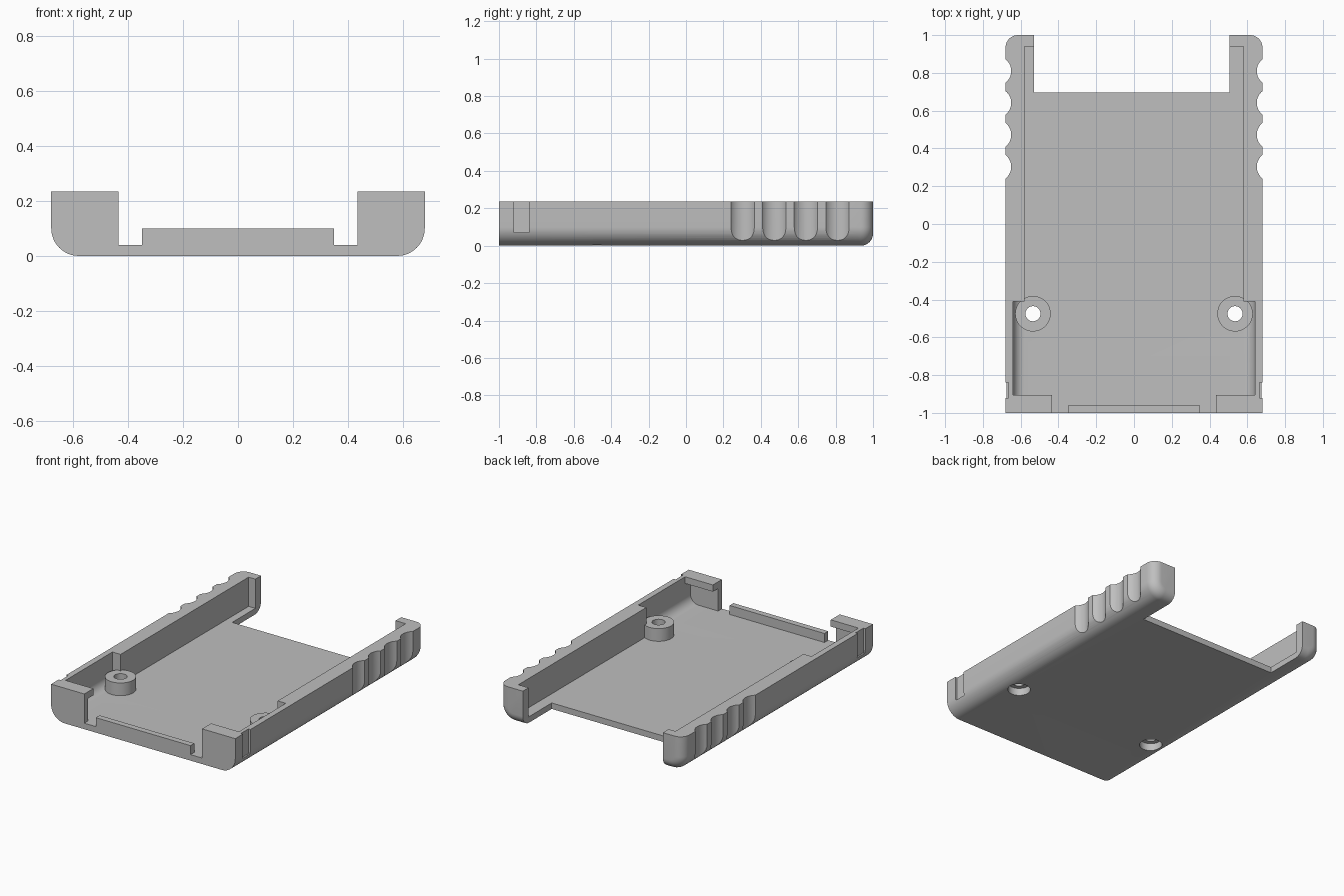
import bpy, bmesh, math

if "Cube" in bpy.data.objects:
    bpy.data.objects.remove(bpy.data.objects["Cube"])

grey = bpy.data.materials.new("plastic_grey")
grey.use_nodes = True
colour = (0.52, 0.52, 0.52, 1)
grey.diffuse_color = colour
grey.node_tree.nodes["Principled BSDF"].inputs["Base Color"].default_value = colour

HALF_W, HEIGHT, FLOOR, ROUND = 0.68, 0.235, 0.04, 0.1


def make(name, bm):
    bmesh.ops.recalc_face_normals(bm, faces=bm.faces)
    mesh = bpy.data.meshes.new(name)
    bm.to_mesh(mesh)
    bm.free()
    mesh.materials.append(grey)
    ob = bpy.data.objects.new(name, mesh)
    bpy.context.collection.objects.link(ob)
    return ob


def box(name, x, y, z):
    bm = bmesh.new()
    bmesh.ops.create_cube(bm, size=1)
    for v in bm.verts:
        for i, (lo, hi) in enumerate((x, y, z)):
            v.co[i] = hi if v.co[i] > 0 else lo
    return make(name, bm)


def cylinder(name, x, y, z, radius, sides=48):
    bm = bmesh.new()
    bmesh.ops.create_cone(bm, cap_ends=True, segments=sides, radius1=radius,
                          radius2=radius, depth=z[1] - z[0])
    bmesh.ops.translate(bm, verts=bm.verts, vec=(x, y, sum(z) / 2))
    return make(name, bm)


def tray_section(half_w, bottom, radius, top, steps=12):
    """Half-rounded U outline in x and z."""
    right = []
    for i in range(steps + 1):
        a = math.pi / 2 * i / steps
        right.append((half_w - radius + radius * math.sin(a),
                      bottom + radius - radius * math.cos(a)))
    right.append((half_w, top))
    return [(-x, z) for x, z in reversed(right)] + right


def loft(name, rings):
    """Skin a list of (y, outline) rings and cap both ends."""
    bm = bmesh.new()
    rows = [[bm.verts.new((x, y, z)) for x, z in pts] for y, pts in rings]
    n = len(rows[0])
    for a, b in zip(rows, rows[1:]):
        for i in range(n):
            j = (i + 1) % n
            bm.faces.new((a[i], a[j], b[j], b[i]))
    bm.faces.new(rows[0])
    bm.faces.new(rows[-1])
    return make(name, bm)


def combine(target, tool, operation="DIFFERENCE"):
    tool.hide_render = True
    mod = target.modifiers.new("shape", "BOOLEAN")
    mod.operation, mod.solver, mod.object = operation, "EXACT", tool
    bpy.context.view_layer.objects.active = target
    bpy.ops.object.modifier_apply(modifier=mod.name)
    bpy.data.objects.remove(tool)


# Outer shell: rounded lower sides and rounded rear end
rear_r = 0.065
rings = [(-1, tray_section(HALF_W, 0, ROUND, HEIGHT))]
for k in range(9):
    a = math.pi / 2 * k / 8
    d = rear_r * (1 - math.cos(a))
    rings.append((1 - rear_r + rear_r * math.sin(a),
                  tray_section(HALF_W - d, d, ROUND - d, HEIGHT)))
shell = loft("tray_shell", rings)

# Main cavity, wider front cavity and the recess under the front ledges
combine(shell, box("main_cavity", (-0.58, 0.58), (-0.6, 0.94), (FLOOR, 0.4)))
for y0, y1, top in ((-0.905, -0.41, 0.4), (-0.96, -0.85, 0.19)):
    inner = tray_section(0.64, FLOOR, 0.06, top)
    combine(shell, loft("front_cavity", [(y0, inner), (y1, inner)]))

# Front and rear openings
combine(shell, box("front_opening", (-0.435, 0.435), (-1.1, -0.8), (FLOOR, 0.4)))
combine(shell, box("rear_opening", (-0.53, 0.505), (0.695, 1.1), (-0.1, 0.4)))

for side in (-1, 1):
    # Finger grip scallops
    for k in range(4):
        combine(shell, cylinder("grip_cut", side * 0.73, 0.303 + 0.169 * k,
                                (-0.1, 0.4), 0.08))
    # Shallow side notch
    xs = sorted((side * 0.665, side * 0.8))
    combine(shell, box("notch_cut", xs, (-0.92, -0.84), (0.07, 0.4)))
    # Screw boss with counterbored hole
    x, y = side * 0.535, -0.475
    combine(shell, cylinder("boss", x, y, (0.02, 0.125), 0.094), "UNION")
    combine(shell, cylinder("screw_hole", x, y, (-0.1, 0.4), 0.04))
    combine(shell, cylinder("counterbore", x, y, (-0.1, 0.05), 0.07))

# Front lip
lip = box("front_lip", (-0.35, 0.35), (-1, -0.96), (0.02, 0.1))

bpy.ops.object.select_all(action="DESELECT")
shell.select_set(True)
bpy.context.view_layer.objects.active = shell
bpy.ops.object.shade_smooth_by_angle(angle=math.radians(30))
